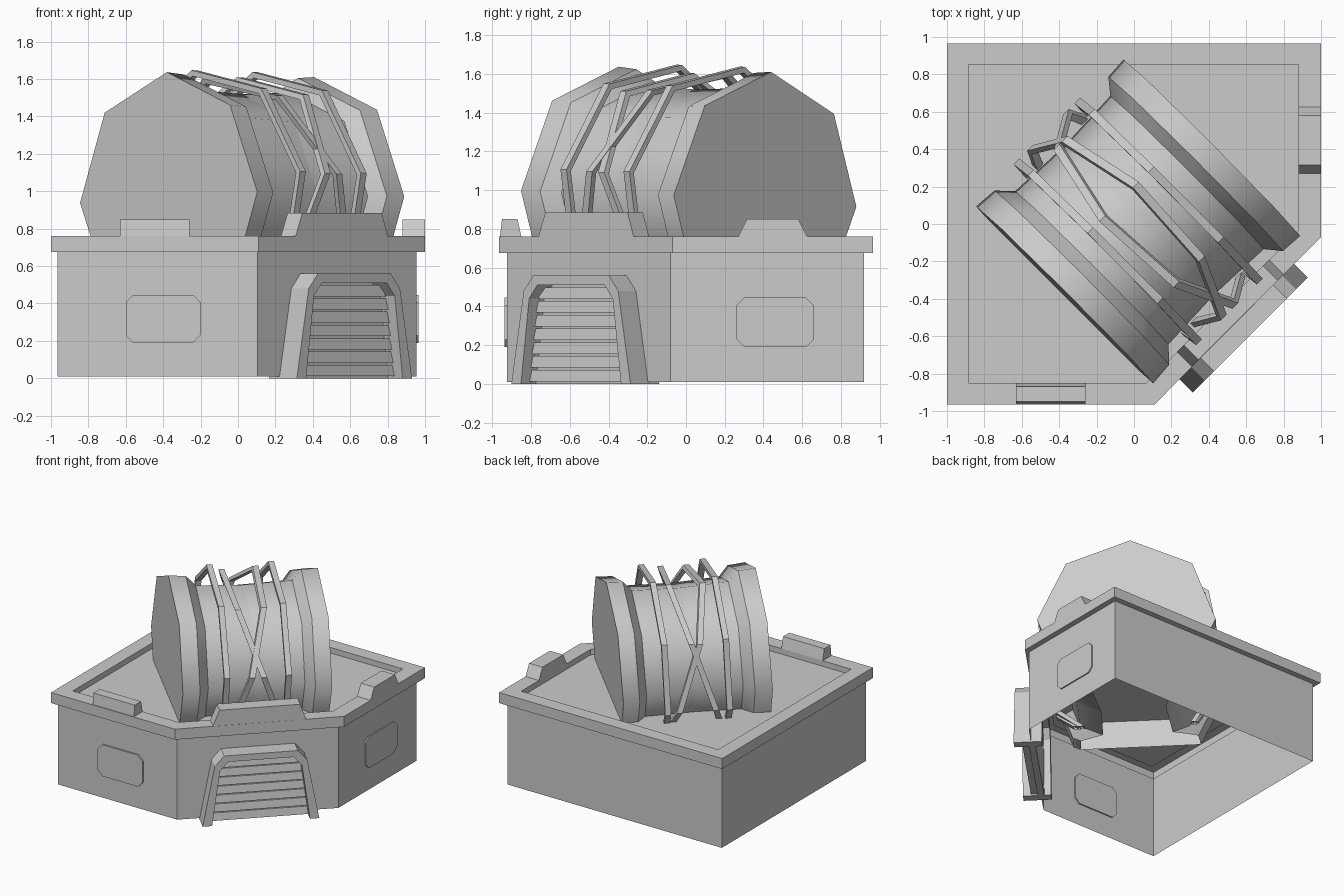
import bpy, bmesh
from math import sin, cos, radians
from mathutils import Vector

cube = bpy.data.objects.get("Cube")
if cube:
    bpy.data.objects.remove(cube, do_unlink=True)

grey = bpy.data.materials.new("plain_grey")
grey.use_nodes = True
grey.diffuse_color = (0.6, 0.6, 0.6, 1)
grey.node_tree.nodes["Principled BSDF"].inputs["Base Color"].default_value = (0.6, 0.6, 0.6, 1)

X, Y, Z = Vector((1, 0, 0)), Vector((0, 1, 0)), Vector((0, 0, 1))
T = Vector((1, 1, 0)).normalized()    # along the cut corner, also the spool axis
N = Vector((1, -1, 0)).normalized()   # out of the cut corner


def finish(name, bm):
    mesh = bpy.data.meshes.new(name)
    bm.to_mesh(mesh)
    bm.free()
    mesh.materials.append(grey)
    obj = bpy.data.objects.new(name, mesh)
    bpy.context.collection.objects.link(obj)


def loft(loops, cap_start=False, cap_end=False, closed=False):
    """Join equal point loops with quads."""
    bm = bmesh.new()
    rings = [[bm.verts.new(p) for p in loop] for loop in loops]
    pairs = list(zip(rings, rings[1:]))
    if closed:
        pairs.append((rings[-1], rings[0]))
    count = len(rings[0])
    for a, b in pairs:
        for i in range(count):
            j = (i + 1) % count
            bm.faces.new((a[i], a[j], b[j], b[i]))
    if cap_start:
        bm.faces.new(rings[0][::-1])
    if cap_end:
        bm.faces.new(rings[-1])
    return bm


def prism(name, points, a, b, c, start, end):
    """Extrude a profile lying in axes a, b along axis c."""
    loops = [[a * p + b * q + c * d for p, q in points] for d in (start, end)]
    bm = loft(loops, True, True)
    bmesh.ops.recalc_face_normals(bm, faces=bm.faces)
    finish(name, bm)


def clip_below(bm, height):
    """Cut a closed shape off flat and leave its underside open."""
    bmesh.ops.recalc_face_normals(bm, faces=bm.faces)
    geom = bm.verts[:] + bm.edges[:] + bm.faces[:]
    bmesh.ops.bisect_plane(bm, geom=geom, plane_co=Z * height, plane_no=Z, clear_inner=True)


# Building: square plan with one corner cut off, open underneath
def plan(x0, x1, y0, y1, cut_x, cut_y, z):
    return [(x0, y0, z), (cut_x, y0, z), (x1, cut_y, z), (x1, y1, z), (x0, y1, z)]


def wall(z):
    return plan(-0.965, 0.955, -0.925, 0.92, 0.103, -0.08, z)


def rim(z):
    return plan(-1, 1, -0.965, 0.965, 0.11, -0.07, z)


def inner(z):
    return plan(-0.885, 0.88, -0.85, 0.853, 0.065, -0.035, z)


finish("walls", loft([wall(0.01), wall(0.675)]))
finish("parapet_and_roof",
       loft([wall(0.675), rim(0.675), rim(0.76), inner(0.76), inner(0.715)], cap_end=True))

# Raised parapet blocks
prism("front_block", [(-0.96, 0.76), (-0.95, 0.85), (-0.87, 0.85), (-0.85, 0.76)],
      Y, Z, X, -0.63, -0.26)
prism("left_block", [(0.27, 0.76), (0.315, 0.85), (0.58, 0.85), (0.625, 0.76)],
      Y, Z, X, 0.88, 1.0)
prism("corner_block", [(-0.32, 0.76), (-0.27, 0.885), (0.33, 0.885), (0.375, 0.76)],
      T, Z, N, 0.645, 0.757)


# Flat wall panels with clipped corners
def clipped(a0, a1, b0, b1, c):
    return [(a0 + c, b0), (a1 - c, b0), (a1, b0 + c), (a1, b1 - c),
            (a1 - c, b1), (a0 + c, b1), (a0, b1 - c), (a0, b0 + c)]


prism("front_panel", clipped(-0.6, -0.2, 0.19, 0.445, 0.04), X, Z, Y, -0.938, -0.915)
prism("left_panel", clipped(0.26, 0.66, 0.19, 0.445, 0.04), Y, Z, X, 0.945, 0.965)

# Door frame on the cut corner
MID = 0.02


def arch(half):
    return [(MID - w, z) for w, z in half] + [(MID + w, z) for w, z in reversed(half)]


outer_arch = arch([(0.435, 0), (0.345, 0.48), (0.275, 0.56)])
inner_arch = arch([(0.365, 0), (0.305, 0.44), (0.245, 0.51)])
prism("door_frame", outer_arch + inner_arch[::-1], T, Z, N, 0.65, 0.86)
prism("door_back", inner_arch, T, Z, N, 0.70, 0.75)

# Sloped shutter slats, their ends sunk into the frame
for i in range(7):
    z = 0.012 + i * 0.071
    half = 0.39 - 0.15 * z - (0.03 if i == 6 else 0)
    prism(f"door_slat_{i + 1}", [(0.74, z), (0.80, z), (0.79, z + 0.06), (0.74, z + 0.06)],
          N, Z, T, MID - half, MID + half)


# Cable spool: eight-sided, its axis dipping slightly to the back
def octagon(s, r, turn, lean=0.0):
    tilt = radians(lean + 1.3)
    centre = N * 0.006 + Z * (0.956 - 0.022 * s)
    loop = []
    for k in range(8):
        a = radians(45 * k + turn)
        rise = r * cos(a)
        loop.append(centre + T * (s + rise * sin(tilt)) + N * (r * sin(a))
                    + Z * (rise * cos(tilt)))
    return loop


spool_profile = [(-0.53, 0.67), (-0.40, 0.66), (-0.325, 0.58), (0.03, 0.565),
                 (0.395, 0.58), (0.46, 0.66), (0.583, 0.668)]
spool = loft([octagon(s, r, -2.5) for s, r in spool_profile], True, True)
clip_below(spool, 0.49)
# Smooth around the drum, sharp at each rim
for face in spool.faces:
    face.smooth = True
for edge in spool.edges:
    along = abs((edge.verts[0].co - edge.verts[1].co).dot(T))
    edge.smooth = along > 0.035
finish("spool", spool)

# Cable loops: two straight, two crossing
for name, s, lean in (("front_cable", -0.205, 0), ("back_cable", 0.255, 0),
                      ("crossing_cable_a", -0.06, 17), ("crossing_cable_b", 0.12, -20)):
    section = [(-0.022, 0.67), (0.022, 0.67), (0.022, 0.702), (-0.022, 0.702)]
    cable = loft([octagon(s + d, r, -12, lean) for d, r in section], closed=True)
    clip_below(cable, 0.49)
    finish(name, cable)
